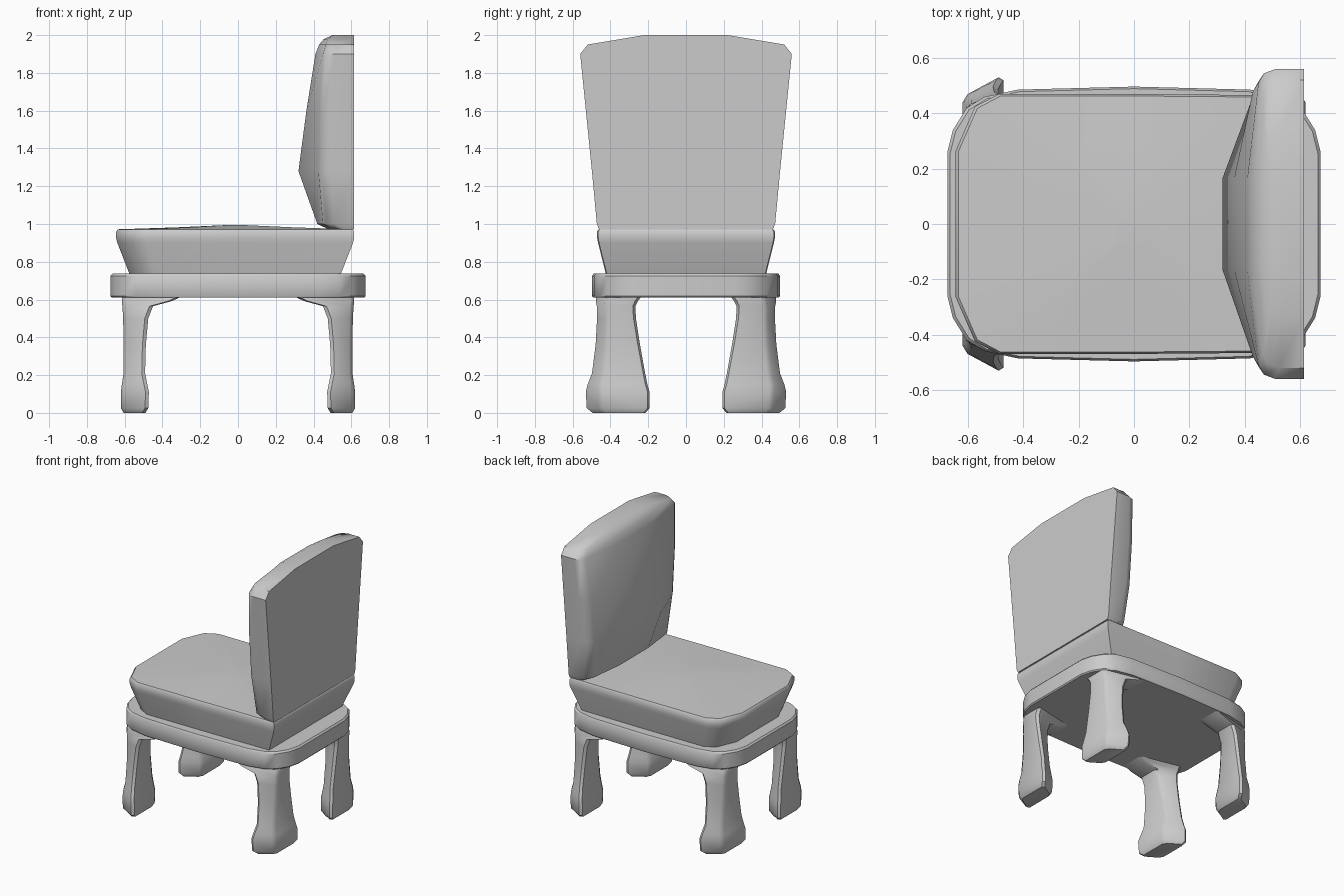
import bpy, bmesh
from mathutils import Vector

if "Cube" in bpy.data.objects:
    bpy.data.objects.remove(bpy.data.objects["Cube"])


def loft(name, rings, angle=0.7, mirror=False):
    """Skin a stack of equal-sized rings and cap both ends."""
    bm = bmesh.new()
    loops = [[bm.verts.new(p) for p in r] for r in rings]
    n = len(loops[0])
    for a, b in zip(loops, loops[1:]):
        for i in range(n):
            j = (i + 1) % n
            bm.faces.new((a[i], a[j], b[j], b[i]))
    bm.faces.new(loops[0])
    bm.faces.new(loops[-1])
    bmesh.ops.recalc_face_normals(bm, faces=bm.faces)
    me = bpy.data.meshes.new(name)
    bm.to_mesh(me)
    bm.free()
    ob = bpy.data.objects.new(name, me)
    bpy.context.collection.objects.link(ob)
    bpy.ops.object.select_all(action='DESELECT')
    ob.select_set(True)
    bpy.context.view_layer.objects.active = ob
    bpy.ops.object.shade_smooth_by_angle(angle=angle)
    if mirror:
        m = ob.modifiers.new("mirror", 'MIRROR')
        m.use_axis = (True, True, False)
    return ob


def mirrored_y(half):
    """Complete an outline given on the +y side."""
    return half + [(x, -y) for x, y in reversed(half)]


# Frame under the seat, rounded corners
quarter = [(0.675, 0.26), (0.655, 0.34), (0.605, 0.42), (0.54, 0.46), (0.42, 0.486)]
plan = mirrored_y(quarter + [(0, 0.497)] + [(-x, y) for x, y in reversed(quarter)])
loft("seat_frame", [[(x * s, y * s, z) for x, y in plan]
                    for z, s in ((0.61, 0.99), (0.618, 1), (0.725, 1), (0.737, 0.985))])

# Seat cushion: square at the back, clipped at the front, gently crowned
cushion = mirrored_y([(0.615, 0.465), (0, 0.47), (-0.49, 0.47), (-0.575, 0.425), (-0.645, 0.265)])
levels = [(0.73, 0.885, 0.9), (0.90, 0.99, 0.99), (0.925, 1, 1), (0.96, 1, 1),
          (0.972, 0.985, 0.985), (0.982, 0.5, 0.6), (0.994, 0.08, 0.15)]
loft("seat_cushion", [[(-0.015 + (x + 0.015) * sx, y * sy, z) for x, y in cushion]
                      for z, sx, sy in levels])

# Backrest: flat behind, bulging in front, arched top
# z, half width, x of the front edge, x of the front middle
sections = [(0.972, 0.46, 0.50, 0.48), (1.0, 0.472, 0.45, 0.42), (1.28, 0.498, 0.425, 0.32),
            (1.6, 0.53, 0.43, 0.362), (1.9, 0.56, 0.45, 0.41),
            (1.95, 0.52, 0.465, 0.43), (1.98, 0.34, 0.475, 0.455), (2.0, 0.22, 0.51, 0.50)]
loft("backrest", [[(x, y, z) for x, y in mirrored_y(
    [(0.615, w), (xe + 0.06, w), (xe + 0.02, w - 0.015), (xe, w - 0.05), (xm, 0.165)])]
    for z, w, xe, xm in sections])


# Legs: skewed section with clipped corners, flared into the frame
def leg_ring(z, xi, xo, y0, y1, skew, c=0.02):
    pts = [Vector(p) for p in ((xo, y0, z), (xo, y1 - skew, z), (xi, y1, z), (xi, y0 + skew, z))]
    out = []
    for i, p in enumerate(pts):
        for q in (pts[i - 1], pts[(i + 1) % 4]):
            out.append(p + (q - p).normalized() * c)
    return out


legs = [(0.0, 0.49, 0.605, 0.205, 0.505, 0.07), (0.025, 0.475, 0.62, 0.183, 0.535, 0.08),
        (0.11, 0.472, 0.62, 0.183, 0.54, 0.08), (0.15, 0.48, 0.615, 0.195, 0.53, 0.07),
        (0.21, 0.492, 0.606, 0.207, 0.507, 0.06), (0.36, 0.488, 0.606, 0.235, 0.487, 0.055),
        (0.50, 0.475, 0.608, 0.258, 0.478, 0.05), (0.565, 0.45, 0.612, 0.262, 0.478, 0.05),
        (0.592, 0.35, 0.615, 0.25, 0.482, 0.06), (0.62, 0.29, 0.615, 0.23, 0.482, 0.07)]
loft("leg", [leg_ring(*r) for r in legs], mirror=True)
